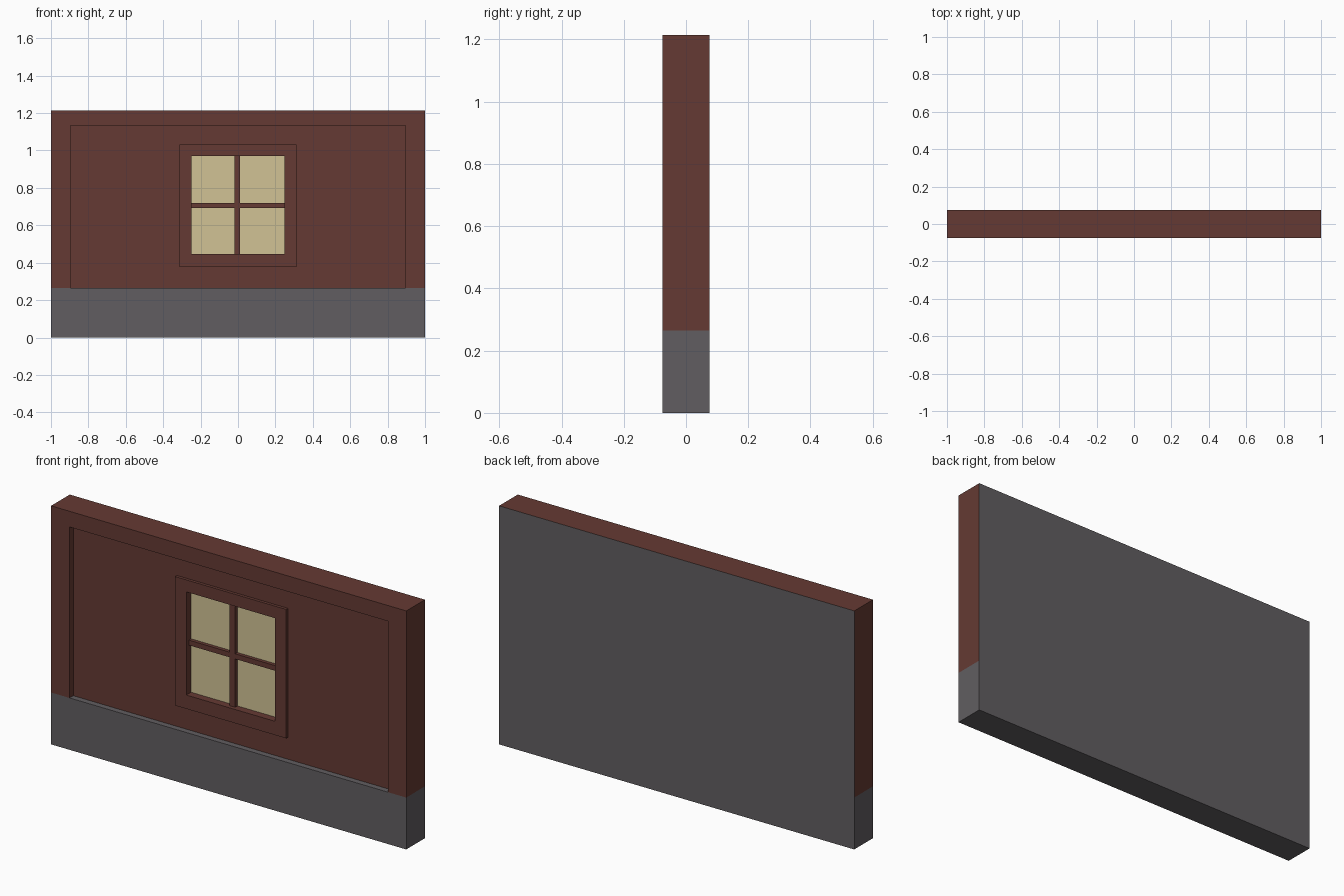
import bpy, bmesh
from mathutils import Matrix, Vector

if "Cube" in bpy.data.objects:
    bpy.data.objects.remove(bpy.data.objects["Cube"])


def material(name, rgb):
    m = bpy.data.materials.new(name)
    m.diffuse_color = (*rgb, 1)
    m.use_nodes = True
    m.node_tree.nodes["Principled BSDF"].inputs["Base Color"].default_value = m.diffuse_color
    return m


BROWN = material("red_brown_wood", (0.130, 0.042, 0.033))
GREY = material("grey_plaster", (0.120, 0.111, 0.119))
CREAM = material("cream_glass", (0.640, 0.545, 0.300))


def block(name, lo, hi, cuts_x, cuts_z, pushes, mats, rule):
    """Box whose front is cut on a grid; rectangles (x0, x1, z0, z1, depth) are pushed in."""
    bm = bmesh.new()
    lo, hi = Vector(lo), Vector(hi)
    mat = Matrix.Translation((lo + hi) / 2) @ Matrix.Diagonal((*(hi - lo), 1))
    bmesh.ops.create_cube(bm, size=1, matrix=mat)
    for axis, cuts in ((Vector((1, 0, 0)), cuts_x), (Vector((0, 0, 1)), cuts_z)):
        for c in cuts:
            bmesh.ops.bisect_plane(bm, geom=bm.verts[:] + bm.edges[:] + bm.faces[:],
                                   plane_co=axis * c, plane_no=axis, dist=1e-6)
    for x0, x1, z0, z1, depth in pushes:
        bm.normal_update()
        picked = []
        for f in bm.faces:
            c = f.calc_center_median()
            if f.normal.y < -0.9 and x0 < c.x < x1 and z0 < c.z < z1:
                picked.append(f)
        out = bmesh.ops.extrude_face_region(bm, geom=picked)["geom"]
        left = [f for f in picked if f.is_valid]
        if left:
            bmesh.ops.delete(bm, geom=left, context='FACES_ONLY')
        moved = [v for v in out if isinstance(v, bmesh.types.BMVert)]
        bmesh.ops.translate(bm, verts=moved, vec=(0, depth, 0))
    bmesh.ops.recalc_face_normals(bm, faces=bm.faces[:])
    for f in bm.faces:
        f.material_index = rule(f.calc_center_median(), f.normal)
    me = bpy.data.meshes.new(name)
    bm.to_mesh(me)
    bm.free()
    for m in mats:
        me.materials.append(m)
    ob = bpy.data.objects.new(name, me)
    bpy.context.collection.objects.link(ob)
    return ob


# Wall slab: recessed front panel, pocket for the window, grey base and back
BASE = 0.264
block("wall", (-1, -0.075, 0), (1, 0.075, 1.214),
      (-0.896, -0.3, 0.3, 0.896), (BASE, 0.39, 1.02, 1.134),
      [(-0.896, 0.896, BASE, 1.134, 0.03), (-0.3, 0.3, 0.39, 1.02, 0.05)],
      [BROWN, GREY],
      lambda c, n: int(c.z < BASE + 1e-4 or n.y > 0.9))

# Window: raised frame, sunken cross bars, then four deeper panes
PANE_Y = -0.022
columns = ((-0.249, -0.02), (0.012, 0.249))
rows = ((0.446, 0.692), (0.718, 0.971))
pushes = [(-0.249, 0.249, 0.446, 0.971, 0.02)]
pushes += [(*c, *r, 0.018) for c in columns for r in rows]
block("window", (-0.313, -0.06, 0.376), (0.313, -0.005, 1.032),
      sum(columns, ()), sum(rows, ()), pushes, [BROWN, CREAM],
      lambda c, n: int(n.y < -0.9 and abs(c.y - PANE_Y) < 1e-3))
